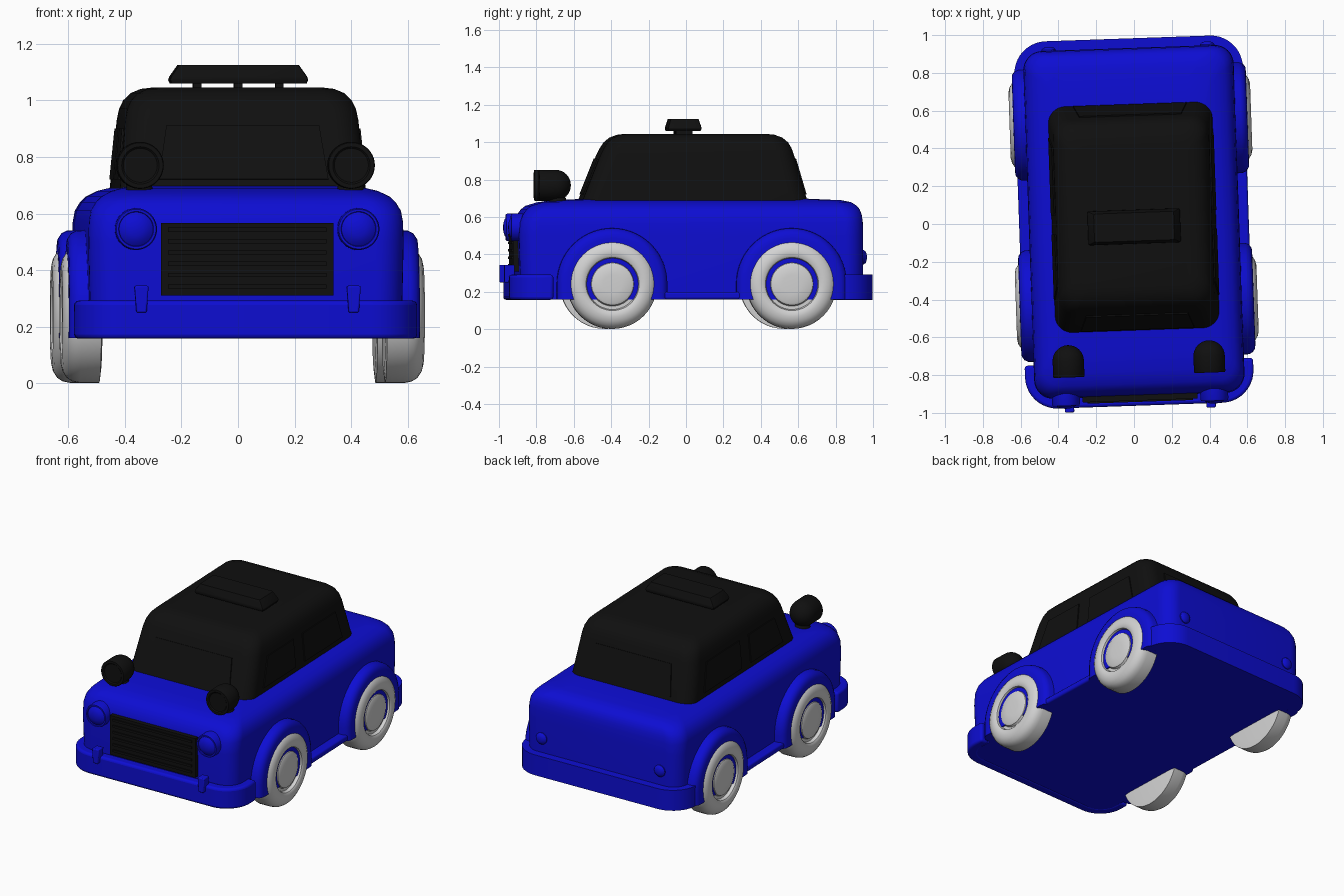
import bpy, bmesh, math
from mathutils import Vector

if "Cube" in bpy.data.objects:
    bpy.data.objects.remove(bpy.data.objects["Cube"], do_unlink=True)

YAW = math.radians(2)
parts = []


def material(name, colour):
    m = bpy.data.materials.new(name)
    m.use_nodes = True
    m.diffuse_color = colour
    m.node_tree.nodes["Principled BSDF"].inputs["Base Color"].default_value = colour
    return m


BLUE = material("blue paint", (0.004, 0.004, 0.65, 1))
BLACK = material("black", (0.005, 0.005, 0.005, 1))
GREY = material("light grey", (0.65, 0.65, 0.65, 1))


def skin(name, rings, mat, mirror=False, bevel=0, angle=35):
    """Join equal-length rings of points into a capped solid."""
    bm = bmesh.new()
    loops = [[bm.verts.new(p) for p in ring] for ring in rings]
    n = len(loops[0])
    for a, b in zip(loops, loops[1:]):
        for i in range(n):
            j = (i + 1) % n
            bm.faces.new((a[i], a[j], b[j], b[i]))
    bm.faces.new(loops[0])
    bm.faces.new(loops[-1])
    bmesh.ops.recalc_face_normals(bm, faces=bm.faces)
    me = bpy.data.meshes.new(name)
    bm.to_mesh(me)
    bm.free()
    me.materials.append(mat)
    ob = bpy.data.objects.new(name, me)
    bpy.context.collection.objects.link(ob)
    if bevel:
        mod = ob.modifiers.new("Bevel", 'BEVEL')
        mod.width, mod.segments = bevel, 3
        mod.limit_method = 'ANGLE'
        mod.angle_limit = math.radians(angle)
    if mirror:
        ob.modifiers.new("Mirror", 'MIRROR')
    ob.rotation_euler.z = YAW
    parts.append(ob)
    return ob


def rounded_rect(z, w, y0, y1, r, steps=8):
    pts = []
    for k, (x, y) in enumerate([(w - r, y1 - r), (r - w, y1 - r), (r - w, y0 + r), (w - r, y0 + r)]):
        for s in range(steps + 1):
            a = (k + s / steps) * math.pi / 2
            pts.append((x + r * math.cos(a), y + r * math.sin(a), z))
    return pts


def box(name, x0, x1, y0, y1, z0, z1, mat, mirror=False, bevel=0):
    rings = [[(x0, y0, z), (x1, y0, z), (x1, y1, z), (x0, y1, z)] for z in (z0, z1)]
    return skin(name, rings, mat, mirror, bevel)


def lathe(name, profile, centre, axis, mat, mirror=True, n=40):
    """Spin (radius, distance) pairs around an axis through the centre."""
    axis = Vector(axis)
    u = axis.orthogonal().normalized()
    v = axis.cross(u)
    turns = [2 * math.pi * i / n for i in range(n)]
    rings = [[Vector(centre) + axis * d + (u * math.cos(a) + v * math.sin(a)) * r for a in turns]
             for r, d in profile]
    return skin(name, rings, mat, mirror)


def plate(name, corners, normal, mat, mirror=False):
    """Thin panel lying on a sloping face."""
    n = Vector(normal).normalized()
    rings = [[Vector(c) + n * d for c in corners] for d in (-0.01, 0.007)]
    return skin(name, rings, mat, mirror)


# Lower body with rounded shoulders and a falling bonnet
skin("body", [rounded_rect(*r) for r in (
    (0.16, 0.55, -0.9, 0.93, 0.1), (0.5, 0.557, -0.91, 0.932, 0.1),
    (0.57, 0.555, -0.905, 0.93, 0.1), (0.61, 0.548, -0.89, 0.925, 0.1),
    (0.64, 0.53, -0.87, 0.915, 0.1), (0.66, 0.51, -0.845, 0.9, 0.1),
    (0.68, 0.47, -0.78, 0.87, 0.1), (0.69, 0.43, -0.68, 0.82, 0.1),
    (0.70, 0.38, -0.5, 0.6, 0.1))], BLUE)

# Cabin
skin("cabin", [rounded_rect(*r) for r in (
    (0.66, 0.437, -0.577, 0.645, 0.09), (0.93, 0.412, -0.47, 0.567, 0.09),
    (0.97, 0.404, -0.45, 0.553, 0.09), (1.0, 0.39, -0.43, 0.535, 0.09),
    (1.025, 0.365, -0.4, 0.505, 0.08), (1.04, 0.33, -0.36, 0.465, 0.07),
    (1.045, 0.29, -0.32, 0.42, 0.06))], BLACK)


# Windows
def side_x(z):
    return 0.437 - (z - 0.66) * 0.0926


def side_window(name, low, high):
    pts = [(low[0], 0.72), (low[1], 0.72), (high[1], 0.9), (high[0], 0.9)]
    plate(name, [(side_x(z), y, z) for y, z in pts], (1, 0, 0.09), BLACK, True)


side_window("front_side_window", (-0.39, -0.04), (-0.32, -0.04))
side_window("rear_side_window", (0.06, 0.47), (0.06, 0.42))
for name, y_low, y_high, facing in (("windscreen", -0.553, -0.478, -1), ("rear_window", 0.628, 0.573, 1)):
    plate(name, [(-0.3, y_low, 0.72), (0.3, y_low, 0.72), (0.27, y_high, 0.91), (-0.27, y_high, 0.91)],
          (0, facing, 0.35), BLACK)

# Roof sign on three posts
skin("roof_sign", [rounded_rect(z, w, -0.015 - d, -0.015 + d, 0.01, 2) for z, w, d in (
    (1.06, 0.24, 0.085), (1.072, 0.245, 0.09), (1.085, 0.24, 0.088), (1.125, 0.212, 0.075))], BLACK)
for i, x in enumerate((-0.145, 0, 0.145)):
    box(f"sign_post_{i + 1}", x - 0.014, x + 0.014, -0.06, 0.03, 1.03, 1.065, BLACK)

# Wheels, with a raised hub, and arches around them
tyre = [(0.2, 0.5), (0.24, 0.505), (0.24, 0.575), (0.235, 0.6), (0.222, 0.62), (0.2, 0.634),
        (0.175, 0.64), (0.15, 0.638), (0.142, 0.632), (0.136, 0.612), (0.118, 0.612),
        (0.112, 0.625), (0.1, 0.631), (0.05, 0.634)]


def arch(x, r, yc):
    arc = [math.pi * i / 28 for i in range(29)]
    pts = [(x, yc + r * math.cos(a), 0.245 + r * math.sin(a)) for a in arc]
    return pts + [(x, yc - r, 0.16), (x, yc + r, 0.16)]


for name, yc in (("front", -0.415), ("rear", 0.545)):
    lathe(f"{name}_wheels", tyre, (0, yc, 0.242), (1, 0, 0), GREY, n=48)
    skin(f"{name}_wheel_arches", [arch(x, r, yc) for x, r in (
        (0.5, 0.298), (0.585, 0.295), (0.605, 0.285), (0.618, 0.265), (0.62, 0.24))], BLUE, True)

# Sills
box("sills", 0.5, 0.608, -0.4, 0.5, 0.16, 0.2, BLUE, True, 0.012)


# Wrap-around bumpers
def bumper(name, sign, face, end):
    def path(w, y, r):
        arc = [math.pi / 2 * i / 10 for i in range(11)]
        half = [(w, end)] + [(w - r + r * math.cos(a), y - r + r * math.sin(a)) for a in arc]
        return half + [(-x, yy) for x, yy in reversed(half)]
    outline = path(0.605, face, 0.17) + path(0.545, face - 0.065, 0.12)[::-1]
    skin(name, [[(x, sign * y, z) for x, y in outline] for z in (0.158, 0.292)], BLUE, False, 0.015)


bumper("front_bumper", -1, 0.962, 0.73)
bumper("rear_bumper", 1, 0.983, 0.82)

# Tapered bumper guards
skin("bumper_guards", [[(0.375 - w, -0.985, z), (0.375 + w, -0.985, z),
                        (0.375 + w, -0.93, z), (0.375 - w, -0.93, z)]
                       for z, w in ((0.25, 0.018), (0.345, 0.025))], BLUE, True, 0.006)

# Grille with slats
box("grille", -0.304, 0.304, -0.935, -0.85, 0.31, 0.567, BLACK)
for i in range(6):
    z = 0.335 + i * 0.04
    box(f"grille_slat_{i + 1}", -0.28, 0.28, -0.942, -0.93, z, z + 0.015, BLACK)

# Headlights, tail lights and bonnet spot lamps
lathe("headlights", [(0.074, -0.06), (0.074, 0.04), (0.07, 0.05), (0.062, 0.05), (0.06, 0.044),
                     (0.045, 0.056), (0.025, 0.063), (0.005, 0.065)], (0.393, -0.9, 0.545), (0, -1, 0), BLUE)
lathe("tail_lights", [(0.038, -0.02), (0.038, 0.012), (0.03, 0.022), (0.015, 0.027), (0.003, 0.028)],
      (0.42, 0.925, 0.385), (0, 1, 0), BLUE, n=24)
dome = [(0.083 * math.cos(a), 0.083 * math.sin(a)) for a in (math.pi / 2 * i / 8.1 for i in range(9))]
lathe("spot_lamps", [(0.06, -0.082), (0.066, -0.088), (0.08, -0.088), (0.083, -0.082)] + dome,
      (0.373, -0.712, 0.77), (0, 1, 0), BLACK)
lathe("spot_lamp_stems", [(0.05, 0.66), (0.045, 0.7), (0.03, 0.72)], (0.373, -0.7, 0), (0, 0, 1), BLACK, n=20)

# Smooth shading with crisp edges
bpy.ops.object.select_all(action='DESELECT')
for ob in parts:
    ob.select_set(True)
bpy.context.view_layer.objects.active = parts[0]
bpy.ops.object.shade_smooth_by_angle(angle=math.radians(35))
